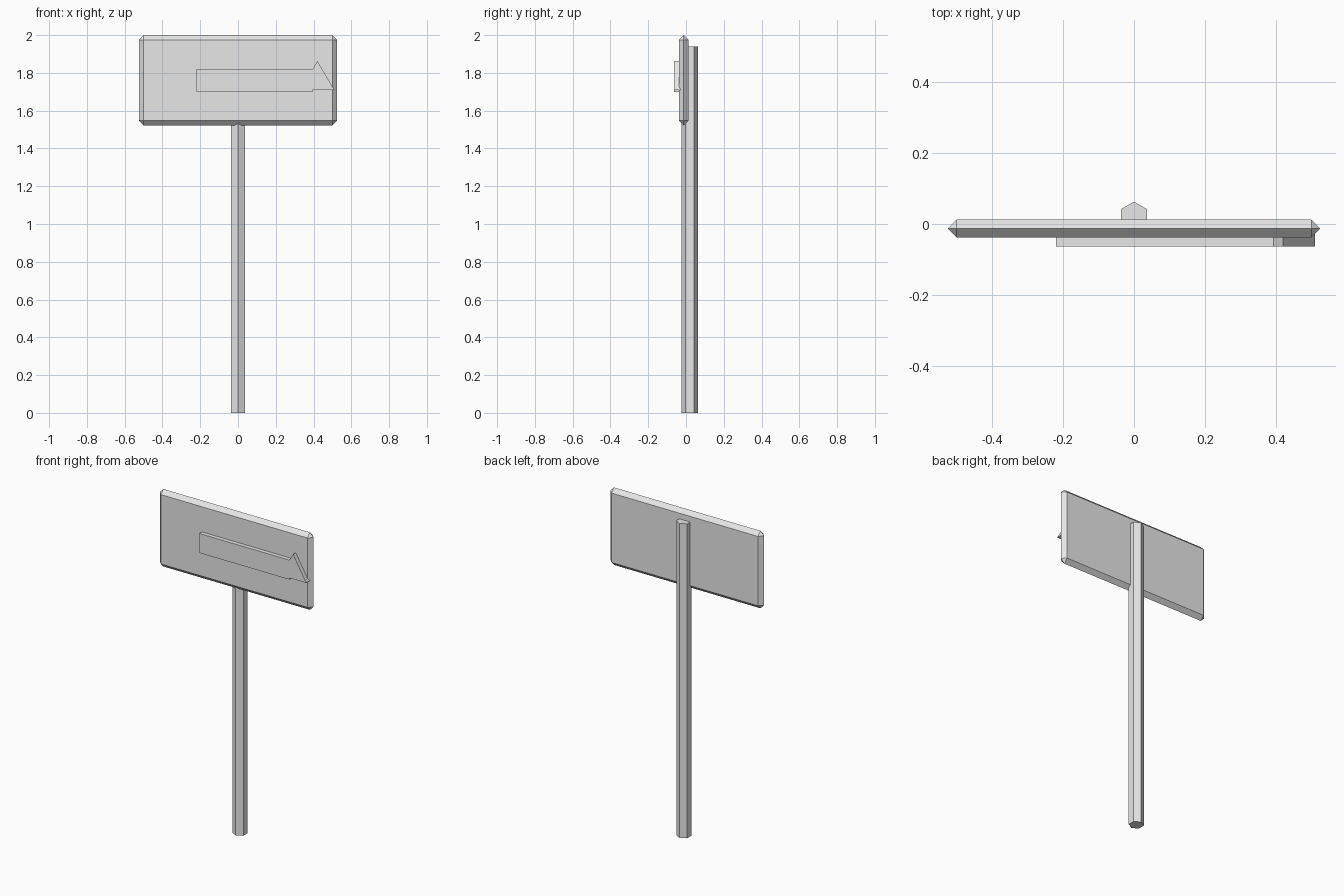
import bpy
import bmesh
from math import pi
from mathutils import Matrix

cube = bpy.data.objects.get("Cube")
if cube:
    bpy.data.objects.remove(cube, do_unlink=True)

# One plain grey for the whole sign
GREY = (0.8, 0.8, 0.8, 1)
grey = bpy.data.materials.new("plain grey")
grey.use_nodes = True
grey.diffuse_color = GREY
grey.node_tree.nodes["Principled BSDF"].inputs["Base Color"].default_value = GREY


def finish(name, bm):
    """Turn a bmesh into a flat-shaded grey object."""
    bmesh.ops.recalc_face_normals(bm, faces=bm.faces)
    mesh = bpy.data.meshes.new(name)
    bm.to_mesh(mesh)
    bm.free()
    mesh.materials.append(grey)
    obj = bpy.data.objects.new(name, mesh)
    bpy.context.collection.objects.link(obj)


def prism(name, outline, y0, y1):
    """Extrude an (x, z) outline from y0 to y1."""
    bm = bmesh.new()
    face = bm.faces.new([bm.verts.new((x, y0, z)) for x, z in outline])
    new = bmesh.ops.extrude_face_region(bm, geom=[face])["geom"]
    verts = [v for v in new if isinstance(v, bmesh.types.BMVert)]
    bmesh.ops.translate(bm, verts=verts, vec=(0, y1 - y0, 0))
    finish(name, bm)


# Hexagonal post with a corner facing front and back
bm = bmesh.new()
HEIGHT = 1.94
place = Matrix.Translation((0, 0.02, HEIGHT / 2)) @ Matrix.Rotation(pi / 6, 4, "Z")
bmesh.ops.create_cone(bm, cap_ends=True, segments=6, radius1=0.043, radius2=0.043,
                      depth=HEIGHT, matrix=place)
# Align a corner with the y axis whichever way the primitive starts
if max(v.co.x for v in bm.verts) > 0.04:
    bmesh.ops.rotate(bm, verts=bm.verts, cent=(0, 0.02, 0),
                     matrix=Matrix.Rotation(pi / 6, 3, "Z"))
finish("post", bm)

# Board whose edges are chamfered to a ridge halfway through its thickness
bm = bmesh.new()
BEVEL = 0.025
W, MID_Y, MID_Z, H = 0.5, -0.0125, 1.761, 0.214
for sx in (-1, 1):
    for sz in (-1, 1):
        for dx, dy, dz in ((BEVEL, 0, 0), (0, 0, BEVEL), (0, BEVEL, 0), (0, -BEVEL, 0)):
            bm.verts.new((sx * (W + dx), MID_Y + dy, MID_Z + sz * (H + dz)))
bmesh.ops.convex_hull(bm, input=bm.verts)
bmesh.ops.dissolve_limit(bm, angle_limit=0.02, verts=bm.verts, edges=bm.edges)
finish("board", bm)

# Raised arrow: a bar and a triangular head
FRONT = -0.063
prism("arrow_bar", [(-0.22, 1.7), (0.394, 1.7), (0.394, 1.82), (-0.22, 1.82)],
      FRONT, -0.03)
prism("arrow_head", [(0.333, 1.71), (0.51, 1.71), (0.42, 1.863)], FRONT, -0.028)
